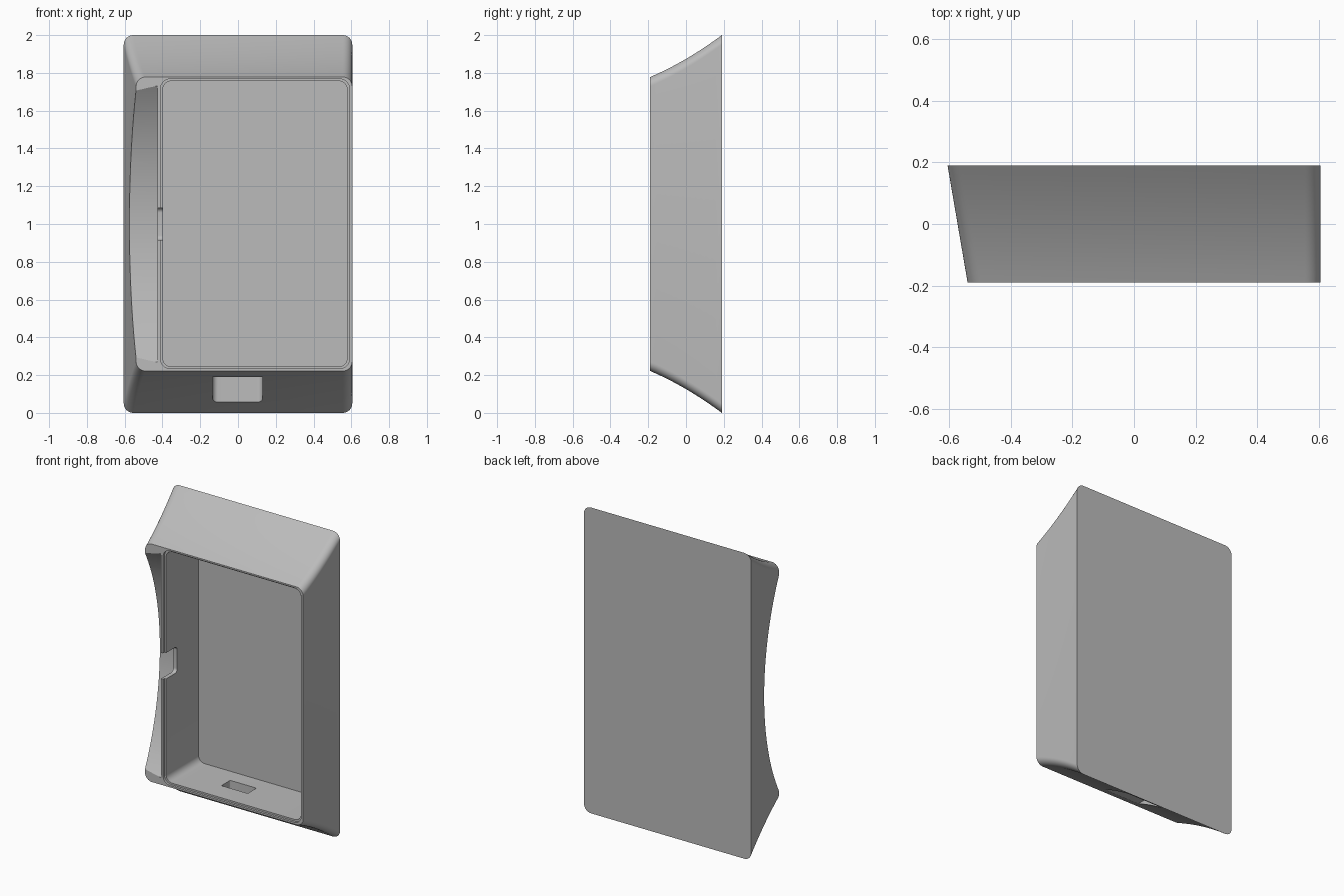
import bpy, bmesh
from math import sin, cos, pi, radians

old = bpy.data.objects.get("Cube")
if old:
    bpy.data.objects.remove(old, do_unlink=True)

grey = bpy.data.materials.new("plain grey")
grey.use_nodes = True
colour = (0.5, 0.5, 0.5, 1)
grey.diffuse_color = colour
grey.node_tree.nodes["Principled BSDF"].inputs["Base Color"].default_value = colour


def rounded(a0, a1, b0, b1, r, n=8):
    """Outline of a rounded rectangle as (a, b) pairs."""
    pts = []
    for q, (a, b) in enumerate([(a1 - r, b1 - r), (a0 + r, b1 - r),
                                (a0 + r, b0 + r), (a1 - r, b0 + r)]):
        for i in range(n + 1):
            t = (q + i / n) * pi / 2
            pts.append((a + r * cos(t), b + r * sin(t)))
    return pts


def loft(name, rings):
    """Closed solid through rings of 3D points."""
    bm = bmesh.new()
    loops = [[bm.verts.new(p) for p in ring] for ring in rings]
    n = len(loops[0])
    for a, b in zip(loops, loops[1:]):
        for i in range(n):
            j = (i + 1) % n
            bm.faces.new((a[i], a[j], b[j], b[i]))
    bm.faces.new(loops[0])
    bm.faces.new(loops[-1])
    bmesh.ops.recalc_face_normals(bm, faces=bm.faces)
    me = bpy.data.meshes.new(name)
    bm.to_mesh(me)
    bm.free()
    me.materials.append(grey)
    ob = bpy.data.objects.new(name, me)
    bpy.context.collection.objects.link(ob)
    return ob


def prism(name, outline, axis, lo, hi):
    """Extrude an outline along x, y or z."""
    def place(p, d):
        v = list(p)
        v.insert("xyz".index(axis), d)
        return v
    return loft(name, [[place(p, d) for p in outline] for d in (lo, hi)])


FRONT, BACK = -0.19, 0.19

# Housing: flared body with slightly hollow top and bottom walls
rings = []
STEPS = 12
for k in range(STEPS + 1):
    t = k / STEPS
    y = FRONT + (BACK - FRONT) * t
    inset = 0.222 * (1 - t) + 0.06 * t * (1 - t)
    outline = rounded(-0.54 - 0.065 * t, 0.605, inset, 2 - inset, 0.05)
    rings.append([(x, y, z) for x, z in outline])
housing = loft("housing", rings)

# Scoop: shallow sheared cylinder along the grip side
R, SEG = 1.3, 160
scoop = []
for x, depth in ((-0.8, -0.02), (-0.425, 0.036)):
    scoop.append([(x, depth - R + R * cos(2 * pi * i / SEG),
                   1 + R * sin(2 * pi * i / SEG)) for i in range(SEG)])

# Openings: cavity, rim step, thumb notch, cable pocket and slot
cutters = [
    loft("scoop_cutter", scoop),
    prism("cavity_cutter", rounded(-0.398, 0.578, 0.245, 1.757, 0.045), "y", -0.4, 0.16),
    prism("rim_step_cutter", rounded(-0.41, 0.59, 0.234, 1.768, 0.052), "y", -0.4, -0.175),
    prism("notch_cutter", rounded(-0.4, -0.06, 0.915, 1.085, 0.025), "x", -0.46, -0.38),
    prism("pocket_cutter", rounded(-0.135, 0.13, -0.4, 0.11, 0.03), "z", -0.2, 0.19),
    prism("slot_cutter", rounded(-0.095, 0.095, -0.035, 0.055, 0.008), "z", 0.1, 0.3),
]

bpy.context.view_layer.objects.active = housing
for cutter in cutters:
    mod = housing.modifiers.new(cutter.name, "BOOLEAN")
    mod.operation = "DIFFERENCE"
    mod.solver = "EXACT"
    mod.object = cutter
    bpy.ops.object.modifier_apply(modifier=mod.name)
    bpy.data.objects.remove(cutter, do_unlink=True)

bpy.ops.object.select_all(action="DESELECT")
housing.select_set(True)
bpy.ops.object.shade_smooth_by_angle(angle=radians(25))
